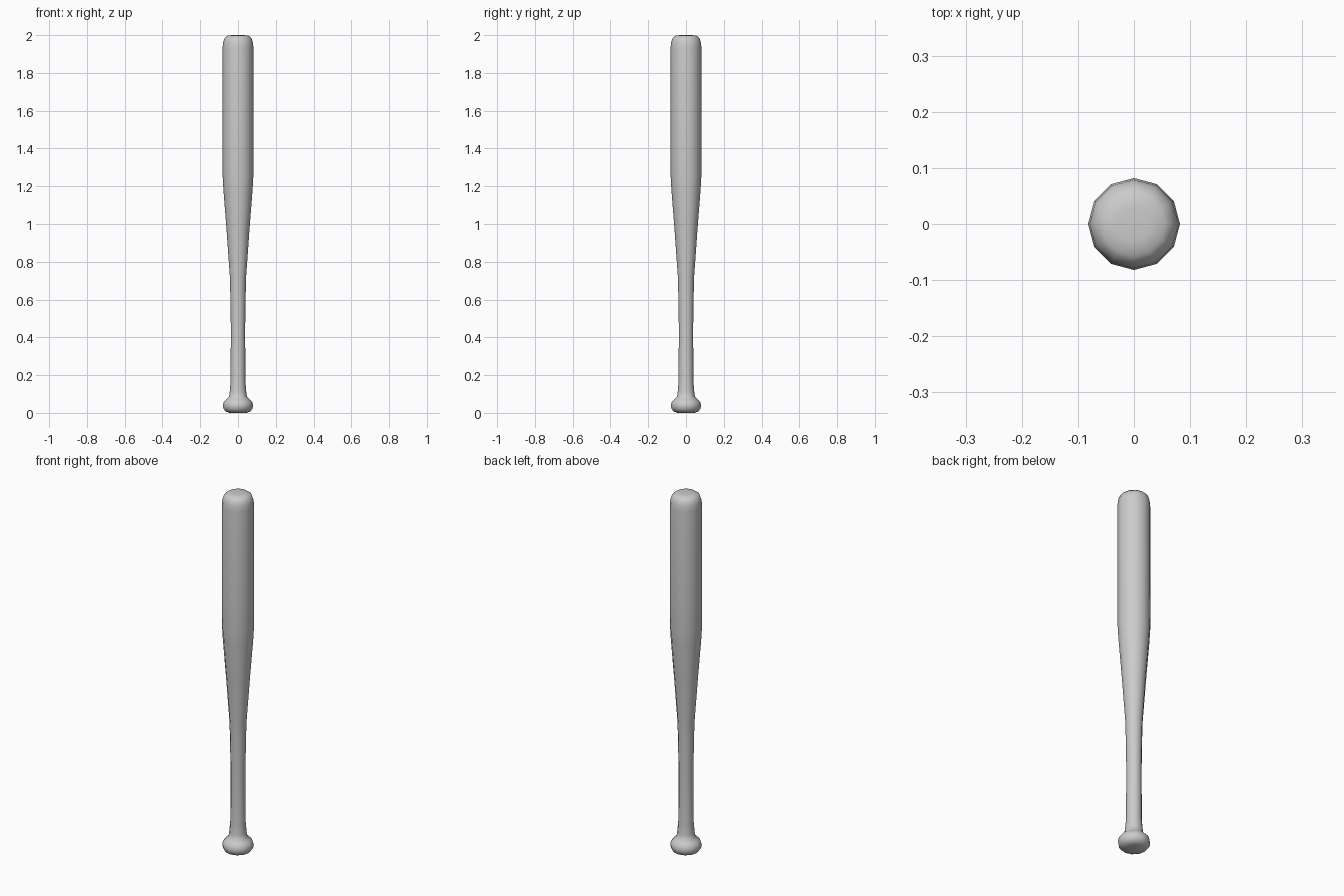
import bpy, bmesh, math

if "Cube" in bpy.data.objects:
    bpy.data.objects.remove(bpy.data.objects["Cube"])

SIDES = 12

# Profile from knob to barrel tip: (radius, height)
PROFILE = [
    (0.045, 0.0), (0.066, 0.008), (0.077, 0.022), (0.080, 0.04), (0.075, 0.058),
    (0.062, 0.072), (0.048, 0.085),                  # knob
    (0.044, 0.11), (0.039, 0.17), (0.038, 0.45),     # handle
    (0.040, 0.60), (0.043, 0.72),
    (0.060, 0.96), (0.077, 1.18), (0.081, 1.25),     # taper
    (0.082, 1.40), (0.082, 1.93),                    # barrel
    (0.079, 1.962), (0.071, 1.985), (0.056, 1.997), (0.030, 2.0),
]


def lathe(name, profile):
    bm = bmesh.new()
    rings = []
    for r, z in profile:
        rings.append([bm.verts.new((r * math.cos(a), r * math.sin(a), z))
                      for a in (math.tau * i / SIDES for i in range(SIDES))])
    for low, high in zip(rings, rings[1:]):
        for i in range(SIDES):
            j = (i + 1) % SIDES
            bm.faces.new((low[i], low[j], high[j], high[i]))
    # Close both ends
    bm.faces.new(rings[0][::-1])
    bm.faces.new(rings[-1])
    for f in bm.faces:
        f.smooth = True
    mesh = bpy.data.meshes.new(name)
    bm.to_mesh(mesh)
    bm.free()
    obj = bpy.data.objects.new(name, mesh)
    bpy.context.collection.objects.link(obj)
    return obj


lathe("bat", PROFILE)
